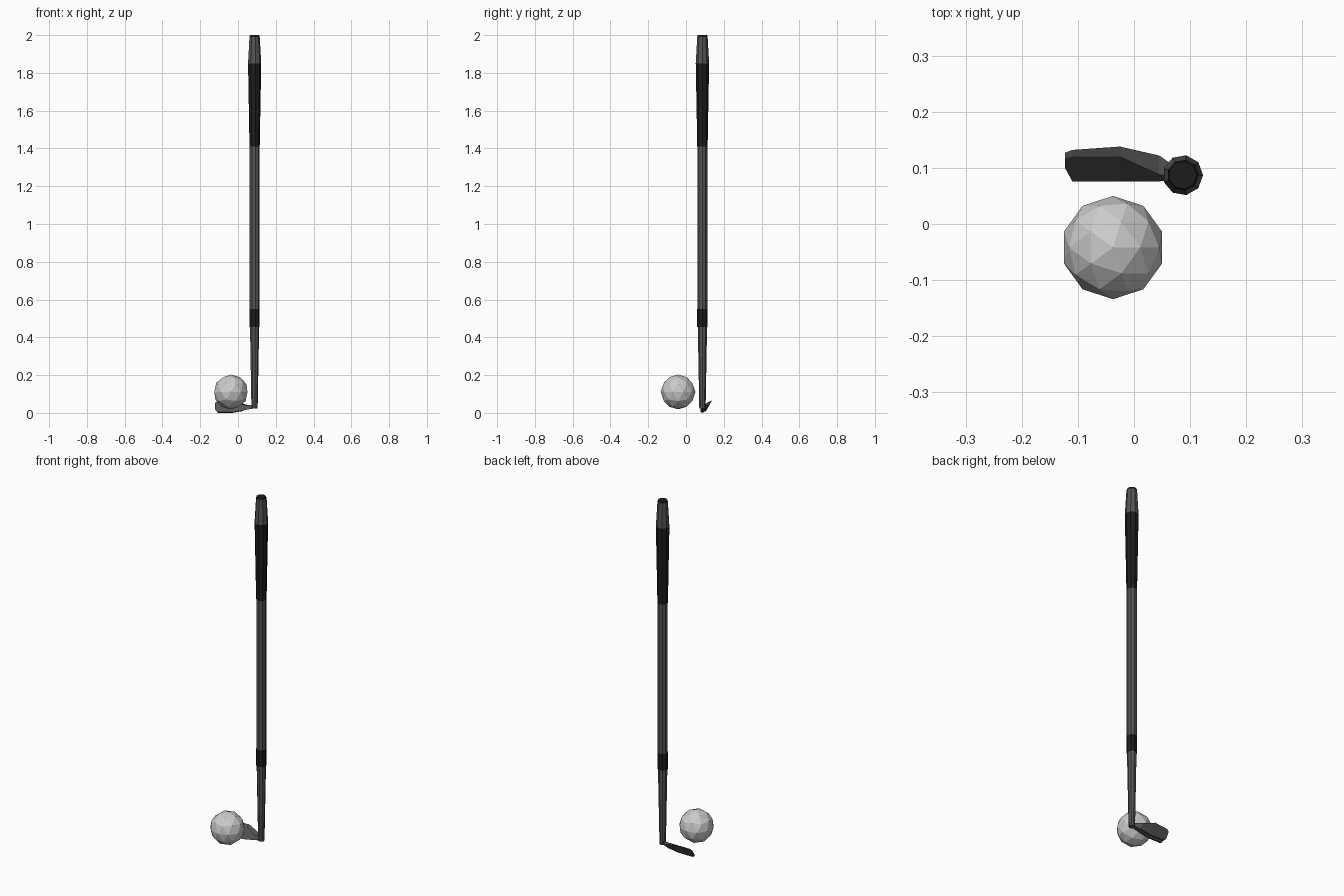
import bpy, bmesh, math
from mathutils import Vector

if "Cube" in bpy.data.objects:
    bpy.data.objects.remove(bpy.data.objects["Cube"])

def mat(name, v):
    m = bpy.data.materials.new(name)
    m.diffuse_color = (v, v, v, 1)
    m.use_nodes = True
    m.node_tree.nodes["Principled BSDF"].inputs["Base Color"].default_value = m.diffuse_color
    return m

STEEL = mat("dark steel", 0.09)
RUBBER = mat("black rubber", 0.012)
WHITE = mat("ball white", 0.6)

def finish(name, bm, material):
    bmesh.ops.recalc_face_normals(bm, faces=bm.faces)
    me = bpy.data.meshes.new(name)
    bm.to_mesh(me)
    bm.free()
    me.materials.append(material)
    ob = bpy.data.objects.new(name, me)
    bpy.context.collection.objects.link(ob)
    return ob

def loft(name, rings, material):
    """Skin a list of equal-length point rings and cap both ends."""
    bm = bmesh.new()
    vs = [[bm.verts.new(p) for p in r] for r in rings]
    n = len(vs[0])
    for a, b in zip(vs, vs[1:]):
        for i in range(n):
            j = (i + 1) % n
            bm.faces.new((a[i], a[j], b[j], b[i]))
    bm.faces.new(vs[0])
    bm.faces.new(vs[-1])
    return finish(name, bm, material)

CX, CY, SIDES = 0.087, 0.087, 9

def tube(name, profile, material):
    rings = [[(CX + r * math.cos(2 * math.pi * i / SIDES),
               CY + r * math.sin(2 * math.pi * i / SIDES), z)
              for i in range(SIDES)] for r, z in profile]
    return loft(name, rings, material)

# Club shaft, bottom to top
tube("hosel", [(0.017, 0.022), (0.025, 0.455)], STEEL)
tube("ferrule", [(0.028, 0.455), (0.028, 0.55)], RUBBER)
tube("shaft", [(0.027, 0.55), (0.027, 1.41)], STEEL)
tube("grip", [(0.028, 1.41), (0.0295, 1.5), (0.036, 1.85)], RUBBER)
tube("grip_end", [(0.036, 1.85), (0.028, 1.99)], STEEL)
tube("grip_cap", [(0.028, 1.99), (0.025, 2.0)], RUBBER)

# Lofted iron head: sections (x, then y,z of leading edge, top front, top back, sole back)
sections = [
    (0.085, (0.080, 0.024), (0.085, 0.042), (0.094, 0.042), (0.094, 0.026)),
    (0.045, (0.076, 0.017), (0.088, 0.040), (0.122, 0.043), (0.105, 0.018)),
    (-0.025, (0.076, 0.004), (0.120, 0.058), (0.138, 0.065), (0.105, 0.008)),
    (-0.110, (0.076, 0.004), (0.120, 0.058), (0.132, 0.062), (0.105, 0.010)),
    (-0.123, (0.100, 0.020), (0.117, 0.050), (0.127, 0.052), (0.110, 0.022)),
]
loft("club_head", [[(s[0], y, z) for y, z in s[1:]] for s in sections], STEEL)

# Sole strip along the underside of the head
loft("sole", [[(x, 0.076, z + h), (x, 0.098, z + h + 0.004), (x, 0.090, z)]
              for x, z, h in ((0.03, 0.010, 0.004), (-0.03, 0.0, 0.004), (-0.108, 0.0, 0.004))], STEEL)

# Faceted ball
bm = bmesh.new()
bmesh.ops.create_icosphere(bm, subdivisions=2, radius=0.092)
bmesh.ops.translate(bm, verts=bm.verts, vec=Vector((-0.0375, -0.042, 0.111)))
finish("ball", bm, WHITE)
